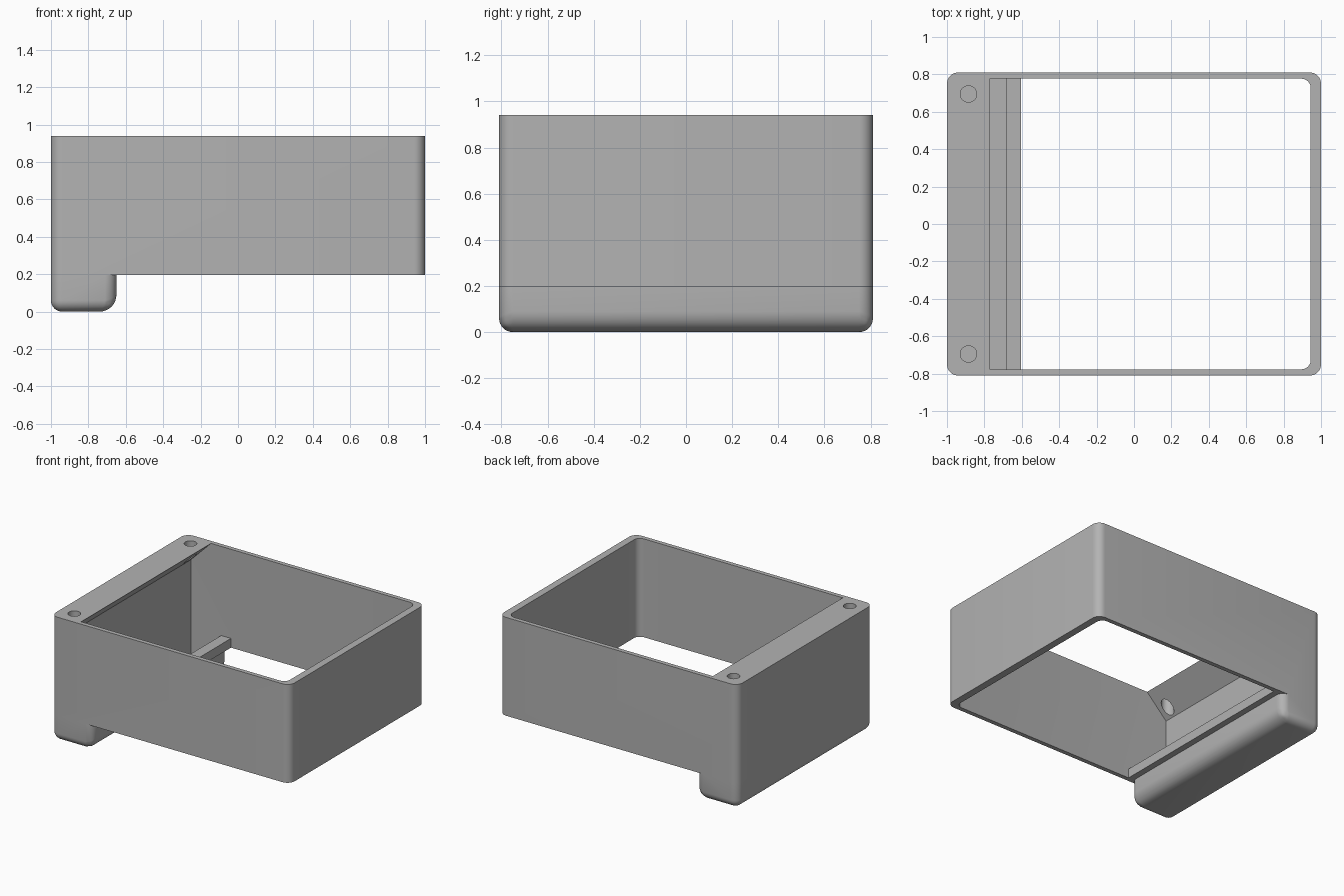
import bpy, bmesh, math
from mathutils import Matrix

cube = bpy.data.objects.get("Cube")
if cube:
    bpy.data.objects.remove(cube)

grey = bpy.data.materials.new("plain_grey")
grey.use_nodes = True
colour = (0.45, 0.45, 0.45, 1)
grey.diffuse_color = colour
grey.node_tree.nodes["Principled BSDF"].inputs["Base Color"].default_value = colour

HALF_Y = 0.81      # outer half depth
INNER_Y = 0.777    # inner half depth
RIM_Z = 0.195      # underside of the frame
TOP_Z = 0.94
RADIUS = 0.06      # outer corner rounding


def finish(name, bm):
    bmesh.ops.recalc_face_normals(bm, faces=bm.faces)
    mesh = bpy.data.meshes.new(name)
    bm.to_mesh(mesh)
    bm.free()
    mesh.materials.append(grey)
    obj = bpy.data.objects.new(name, mesh)
    bpy.context.collection.objects.link(obj)
    return obj


def apply_modifier(obj, mod):
    bpy.context.view_layer.objects.active = obj
    bpy.ops.object.modifier_apply(modifier=mod.name)


def boolean(obj, other, operation):
    mod = obj.modifiers.new(operation, "BOOLEAN")
    mod.object, mod.operation, mod.solver = other, operation, "EXACT"
    apply_modifier(obj, mod)
    bpy.data.objects.remove(other)


def prism(name, profile, half_y):
    """Extrude an x-z outline along y."""
    bm = bmesh.new()
    face = bm.faces.new([bm.verts.new((x, -half_y, z)) for x, z in profile])
    side = bmesh.ops.extrude_face_region(bm, geom=[face])["geom"]
    moved = [v for v in side if isinstance(v, bmesh.types.BMVert)]
    bmesh.ops.translate(bm, verts=moved, vec=(0, 2 * half_y, 0))
    return finish(name, bm)


def box(name, x0, x1, z0, z1):
    return prism(name, [(x0, z0), (x1, z0), (x1, z1), (x0, z1)], HALF_Y)


def round_edges(obj, radius_rule):
    """Bevel each edge by the radius that the rule gives for its two ends."""
    widest = 0.1
    weights = obj.data.attributes.new("bevel_weight_edge", "FLOAT", "EDGE")
    verts = obj.data.vertices
    for e in obj.data.edges:
        a, b = (verts[i].co for i in e.vertices)
        weights.data[e.index].value = radius_rule(a, b) / widest
    mod = obj.modifiers.new("rounding", "BEVEL")
    mod.limit_method, mod.width, mod.segments = "WEIGHT", widest, 8
    apply_modifier(obj, mod)


def is_vertical(a, b):
    return abs(a.z - b.z) > 0.1


# Upright frame with rounded corners
frame = box("battery_style_housing", -1, 1, RIM_Z, TOP_Z)
frame.name = "open_housing"
round_edges(frame, lambda a, b: RADIUS if is_vertical(a, b) else 0)


# Hollow foot below one end, with a softer inner bottom edge
def foot_radius(a, b):
    if is_vertical(a, b):
        return RADIUS
    if max(a.z, b.z) > 0.1:
        return 0
    return 0.09 if min(a.x, b.x) > -0.8 else RADIUS


foot = box("foot", -1, -0.65, 0, RIM_Z)
round_edges(foot, foot_radius)
boolean(frame, foot, "UNION")

# Cavity: sloped underside of the top band, trough in the foot, raised lip
cavity = prism("cavity", [
    (-0.94, 0.05), (-0.685, 0.05), (-0.685, 0.265), (-0.603, 0.265),
    (-0.603, 0.1), (0.945, 0.1), (0.945, 1.0), (-0.71, 1.0), (-0.94, 0.77)], INNER_Y)
round_edges(cavity, lambda a, b: 0.05 if is_vertical(a, b) and min(a.x, b.x) > 0.9 else 0)
boolean(frame, cavity, "DIFFERENCE")

# Screw holes through the top band
for y in (-0.695, 0.695):
    bm = bmesh.new()
    bmesh.ops.create_cone(bm, cap_ends=True, segments=32, radius1=0.044, radius2=0.044,
                          depth=0.5, matrix=Matrix.Translation((-0.885, y, 0.85)))
    boolean(frame, finish("screw_hole", bm), "DIFFERENCE")

bpy.ops.object.select_all(action="DESELECT")
frame.select_set(True)
bpy.context.view_layer.objects.active = frame
bpy.ops.object.shade_smooth_by_angle(angle=math.radians(30))
